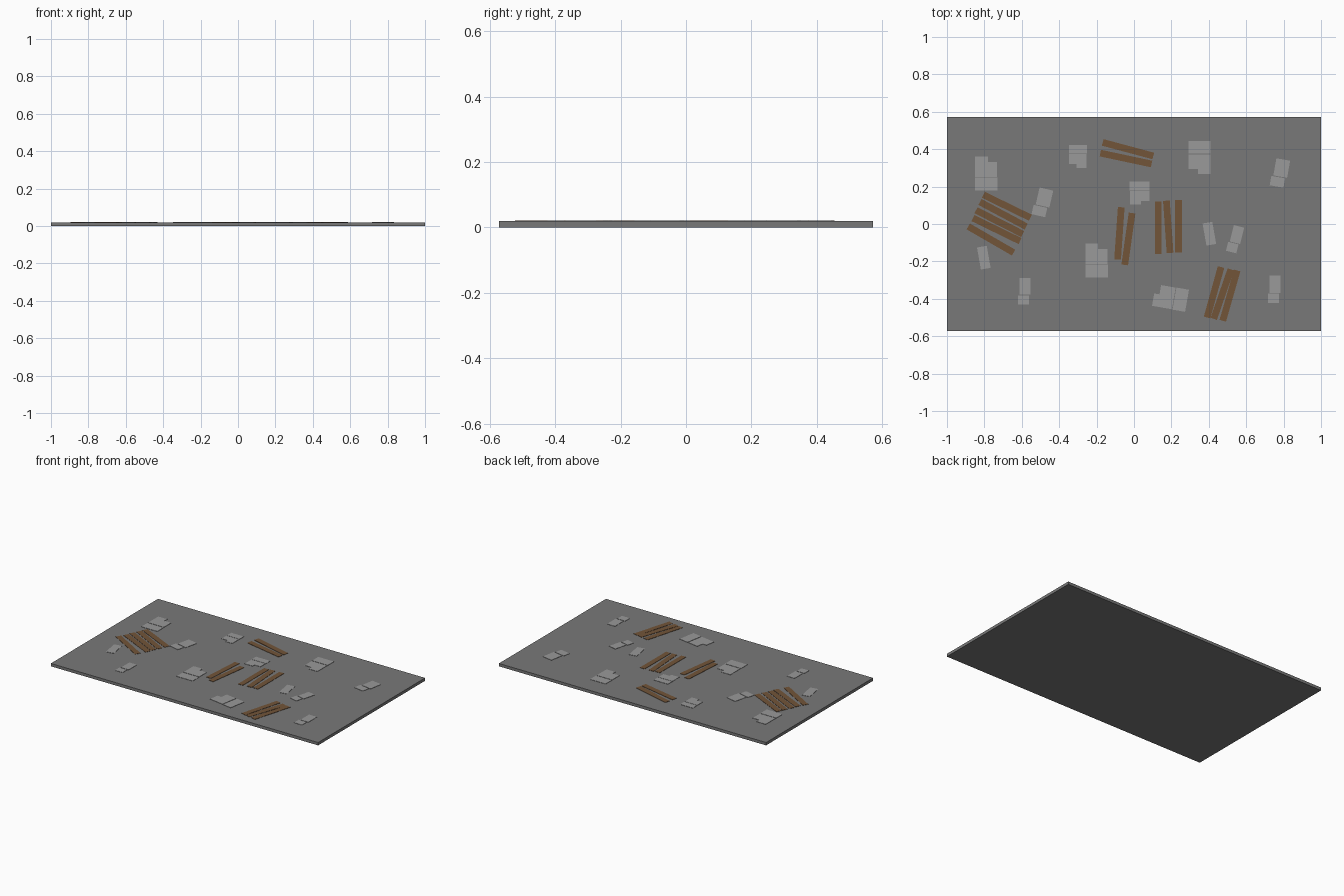
import bpy, bmesh
from math import radians
from mathutils import Matrix, Vector

if "Cube" in bpy.data.objects:
    bpy.data.objects.remove(bpy.data.objects["Cube"])

BASE_TOP = 0.0195


def material(name, rgb):
    m = bpy.data.materials.new(name)
    m.diffuse_color = (*rgb, 1)
    m.use_nodes = True
    m.node_tree.nodes["Principled BSDF"].inputs["Base Color"].default_value = m.diffuse_color
    return m


GROUND = material("ground_grey", (0.19, 0.19, 0.19))
STONE = material("stone_grey", (0.32, 0.32, 0.32))
WOOD = material("wood_brown", (0.17, 0.09, 0.04))


def boxes(name, parts, z0, z1, mat, place=Matrix()):
    """One object made of flat boxes; each part is (x, y, width, depth, angle)."""
    bm = bmesh.new()
    for x, y, w, d, a in parts:
        m = (place @ Matrix.Translation((x, y, (z0 + z1) / 2))
             @ Matrix.Rotation(radians(a), 4, 'Z')
             @ Matrix.Diagonal((w, d, z1 - z0, 1)))
        bmesh.ops.create_cube(bm, size=1, matrix=m)
    me = bpy.data.meshes.new(name)
    bm.to_mesh(me)
    bm.free()
    me.materials.append(mat)
    ob = bpy.data.objects.new(name, me)
    bpy.context.collection.objects.link(ob)
    return ob


# Ground slab
boxes("ground_slab", [(0, 0, 2, 1.144, 0)], 0, BASE_TOP, GROUND)

# Loose boards: (x, y, angle) of every board, grouped by pile
L, W = 0.28, 0.036
piles = {
    "left": [(-0.68, 0.095, -26), (-0.70, 0.052, -28), (-0.72, 0.01, -27),
             (-0.735, -0.03, -26), (-0.765, -0.083, -30)],
    "back": [(-0.032, 0.40, -15), (-0.043, 0.35, -12)],
    "middle": [(-0.078, -0.05, 86), (-0.03, -0.08, 82)],
    "right": [(0.13, -0.02, 90), (0.183, -0.015, 94), (0.238, -0.012, 90)],
    "front": [(0.428, -0.365, 74.5), (0.472, -0.375, 71), (0.513, -0.383, 74)],
}
for key, boards in piles.items():
    boxes("boards_" + key, [(x, y, L, W, a) for x, y, a in boards],
          0.012, 0.0215, WOOD)

# Paving stone layouts in a unit square: (x, y, width, depth, angle)
SINGLE = [(0, 0, 1, 1, 0)]
PAIR = [(0.06, 0.19, 0.88, 0.62, 0), (-0.06, -0.32, 0.88, 0.34, 0)]
TRIPLE = [(0, -0.31, 1, 0.38, 0), (-0.21, 0.2, 0.56, 0.6, 0),
          (0.28, 0.12, 0.42, 0.44, 0)]

# Clusters: layout, x, y, width, depth, angle
clusters = [
    (TRIPLE, -0.79, 0.27, 0.12, 0.18, 0),
    (TRIPLE, -0.20, -0.195, 0.12, 0.18, 0),
    (TRIPLE, 0.35, 0.355, 0.118, 0.176, 180),
    (TRIPLE, -0.30, 0.362, 0.095, 0.123, 180),
    (TRIPLE, 0.03, 0.165, -0.107, 0.123, 180),
    (TRIPLE, 0.195, -0.395, 0.12, 0.18, 80),
    (PAIR, -0.49, 0.115, 0.085, 0.15, -13),
    (PAIR, 0.78, 0.272, 0.085, 0.15, -10),
    (PAIR, -0.587, -0.36, 0.065, 0.145, 0),
    (PAIR, 0.75, -0.35, 0.068, 0.15, 0),
    (PAIR, 0.54, -0.082, 0.065, 0.145, -14),
    (SINGLE, -0.803, -0.18, 0.053, 0.12, 10),
    (SINGLE, 0.403, -0.052, 0.053, 0.12, 10),
]
for i, (layout, x, y, w, d, a) in enumerate(clusters, 1):
    parts = [(px * w, py * d, abs(pw * w), pd * d, pa)
             for px, py, pw, pd, pa in layout]
    place = Matrix.Translation((x, y, 0)) @ Matrix.Rotation(radians(a), 4, 'Z')
    boxes(f"paving_stones_{i}", parts, 0.012, 0.0215, STONE, place)
